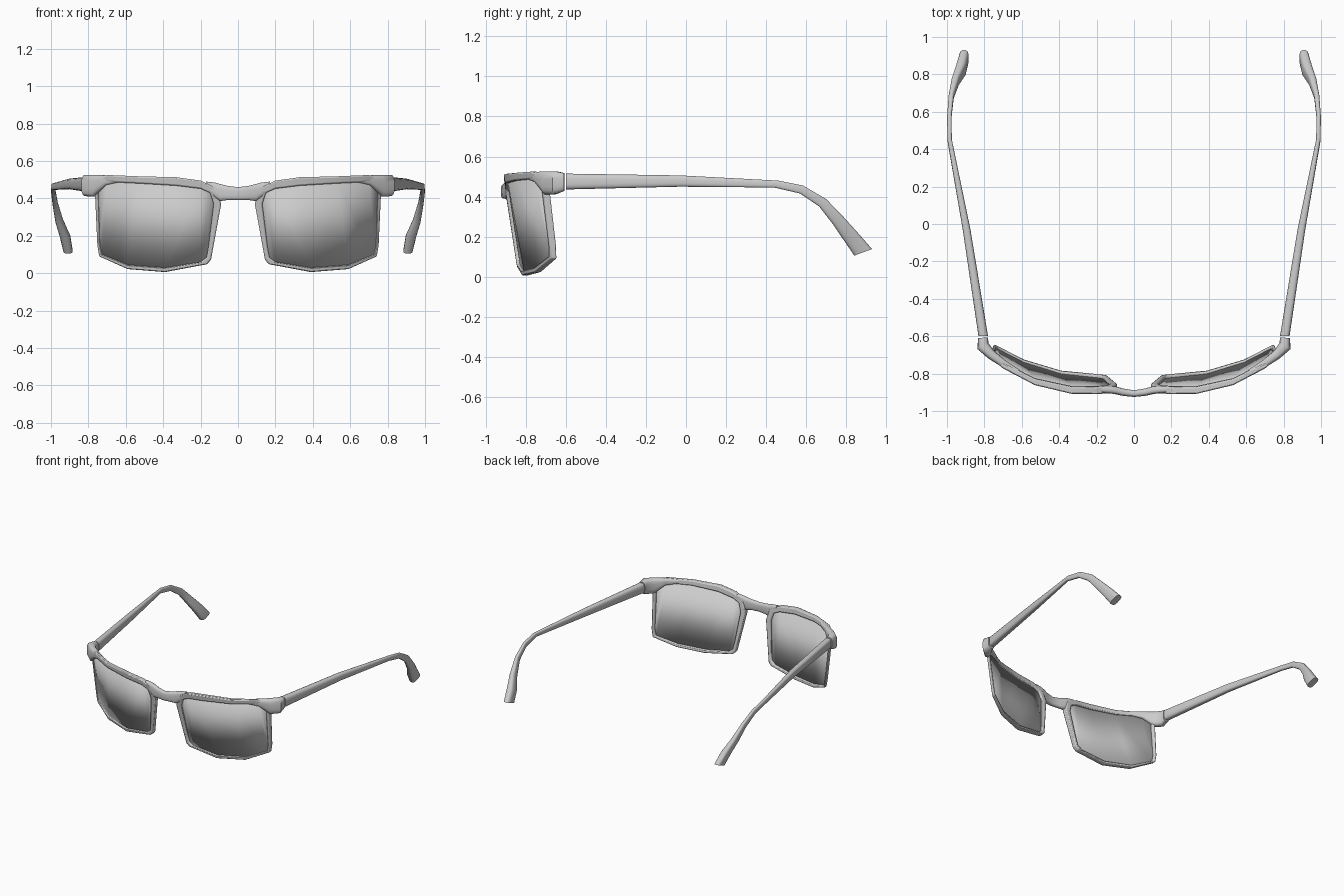
import bpy, bmesh, math
from mathutils import Vector as V

if "Cube" in bpy.data.objects:
    bpy.data.objects.remove(bpy.data.objects["Cube"])

# Wrap curve of the front: y of the front surface at each x, leaning back downwards
CURVE = [(0, -.915), (.15, -.912), (.33, -.908), (.53, -.86), (.70, -.77), (.84, -.66)]

def front_y(x, z):
    for (x0, y0), (x1, y1) in zip(CURVE, CURVE[1:]):
        if x <= x1:
            break
    return y0 + (y1 - y0) * (x - x0) / (x1 - x0) + .15 * (.5 - z)

def depth(x):
    return .042 - .015 * x

def make(name, verts, faces, mirror=True, bevel=0, solid=0):
    me = bpy.data.meshes.new(name)
    me.from_pydata(verts, [], faces)
    bm = bmesh.new()
    bm.from_mesh(me)
    bmesh.ops.recalc_face_normals(bm, faces=bm.faces)
    bm.to_mesh(me)
    bm.free()
    ob = bpy.data.objects.new(name, me)
    bpy.context.collection.objects.link(ob)
    bpy.ops.object.select_all(action='DESELECT')
    ob.select_set(True)
    bpy.context.view_layer.objects.active = ob
    bpy.ops.object.shade_smooth_by_angle(angle=math.radians(50))
    if solid:
        m = ob.modifiers.new("thickness", 'SOLIDIFY')
        m.thickness, m.offset = solid, 0
    if bevel:
        m = ob.modifiers.new("soft_edges", 'BEVEL')
        m.width, m.segments = bevel, 2
    if mirror:
        m = ob.modifiers.new("mirror", 'MIRROR')
        m.use_clip = False
    return ob

def loft(name, sections, mirror=True, n=16):
    """Skin rounded-rectangle sections given as (centre, half axis u, half axis v)."""
    verts, faces = [], []
    for c, u, v in sections:
        for i in range(n):
            a = 2 * math.pi * (i + .5) / n
            s, t = [math.copysign(abs(k) ** .65, k) for k in (math.cos(a), math.sin(a))]
            verts.append(V(c) + V(u) * s + V(v) * t)
    for r in range(len(sections) - 1):
        for i in range(n):
            j = (i + 1) % n
            faces.append((r*n + i, r*n + j, r*n + n + j, r*n + n + i))
    faces += [tuple(range(n)), tuple(range(len(verts) - n, len(verts)))]
    return make(name, verts, faces, mirror)

# Rim outlines (x, z): top row and bottom row, both running from nose outwards
out_top = [(.09, .37), (.115, .455), (.2, .495), (.33, .513), (.53, .518), (.70, .525), (.768, .50)]
out_bot = [(.132, .14), (.144, .072), (.165, .048), (.39, .006), (.59, .022), (.742, .09), (.752, .15)]
in_top = [(.13, .37), (.15, .43), (.2, .452), (.33, .468), (.53, .48), (.70, .488), (.748, .465)]
in_bot = [(.158, .14), (.168, .085), (.2, .06), (.39, .03), (.59, .045), (.728, .10), (.738, .15)]

# Rims: four-cornered ring following the wrap curve
outer, inner = out_top + out_bot[::-1], in_top + in_bot[::-1]
verts, faces, n = [], [], len(outer)
for loop, back in ((outer, 0), (outer, 1), (inner, 1), (inner, 0)):
    verts += [(x, front_y(x, z) + back * depth(x), z) for x, z in loop]
for k in range(4):
    for i in range(n):
        j, m = (i + 1) % n, (k + 1) % 4
        faces.append((k*n + i, k*n + j, m*n + j, m*n + i))
make("rims", verts, faces, bevel=.007)

# Lenses: curved sheet filling each rim
verts = [(x, front_y(x, z) + depth(x) * .5, z) for x, z in in_top + in_bot]
make("lenses", verts, [(i, i + 1, i + 8, i + 7) for i in range(6)], solid=.008)

# Bridge over the nose: x, y, half depth, bottom z, top z
half = [(0, -.907, .018, .39, .46), (.06, -.899, .02, .39, .468),
        (.095, -.89, .021, .385, .477), (.125, -.886, .02, .405, .485), (.17, -.884, .017, .45, .49)]
path = [(-x, *r) for x, *r in half[:0:-1]] + half
loft("bridge", [((x, y, (b + t) / 2), (0, h, 0), (0, 0, (t - b) / 2))
                for x, y, h, b, t in path], mirror=False)

# End pieces joining the rims to the temples
loft("end_pieces", [((.62, -.792, .503), (.008, -.013, 0), (0, 0, .014)),
                    ((.70, -.745, .497), (.011, -.017, 0), (0, 0, .026)),
                    ((.765, -.697, .468), (.016, -.021, 0), (0, 0, .059)),
                    ((.808, -.652, .469), (.030, -.016, 0), (0, 0, .058)),
                    ((.807, -.608, .473), (.027, -.002, 0), (0, 0, .045))])

# Temples: x centre, half width, top (y, z), bottom (y, z)
temple = [(.806, .026, -.60, .515, -.60, .435), (.895, .021, -.03, .506, -.03, .449),
          (.986, .012, .46, .480, .44, .445), (.987, .012, .585, .455, .57, .415),
          (.977, .014, .70, .388, .665, .35), (.955, .021, .79, .295, .735, .26),
          (.925, .028, .865, .212, .785, .185), (.909, .025, .93, .138, .84, .105)]
loft("temples", [((x, (ty + by) / 2, (tz + bz) / 2), (w, 0, 0), (0, (ty - by) / 2, (tz - bz) / 2))
                 for x, w, ty, tz, by, bz in temple])
